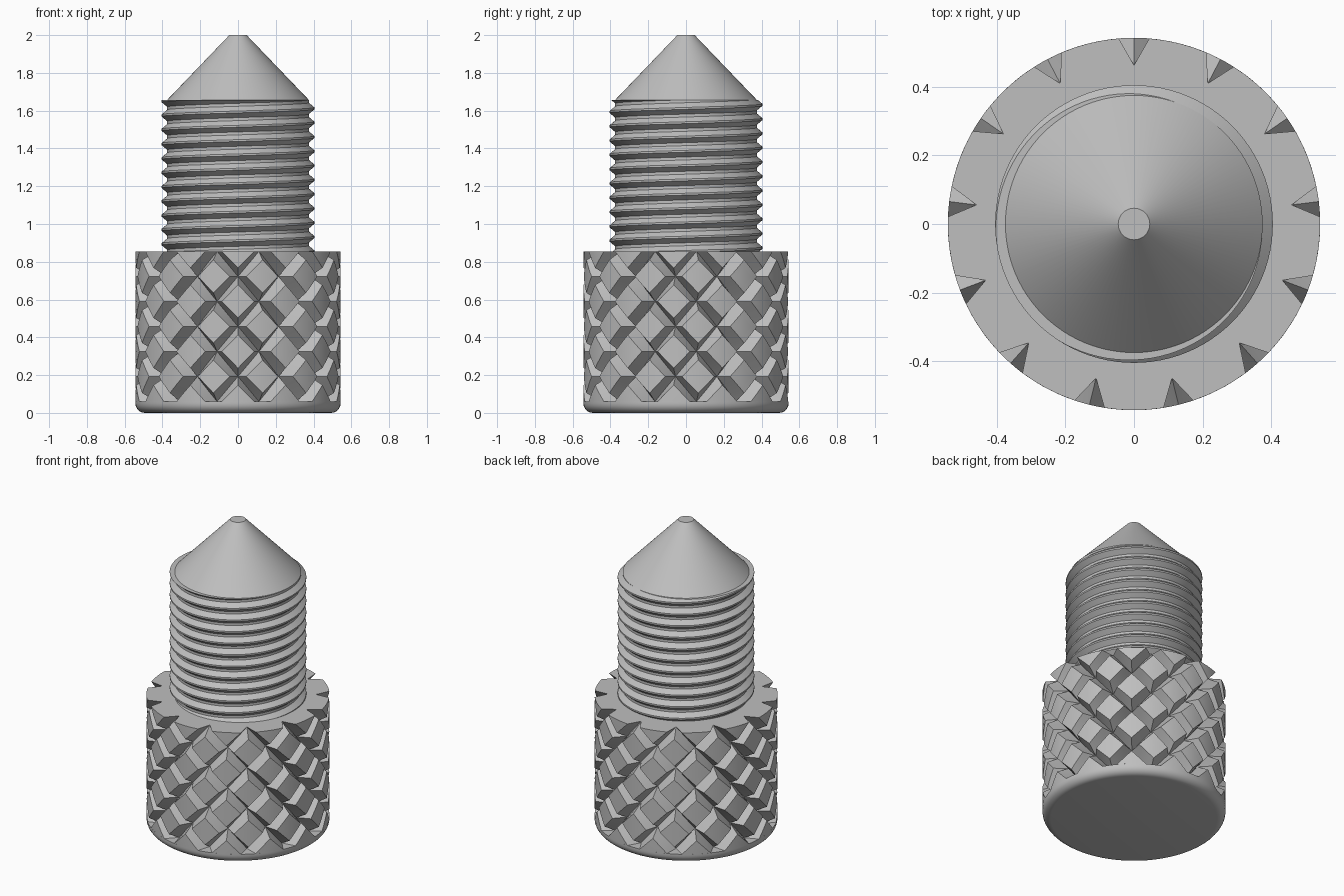
import bpy, bmesh, math

if "Cube" in bpy.data.objects:
    bpy.data.objects.remove(bpy.data.objects["Cube"], do_unlink=True)

TAU = 2 * math.pi
steel = bpy.data.materials.new("grey_steel")
steel.use_nodes = True
steel.diffuse_color = (0.52, 0.52, 0.52, 1)
steel.node_tree.nodes["Principled BSDF"].inputs["Base Color"].default_value = steel.diffuse_color


def polar(r, angle, z):
    return (r * math.cos(angle), r * math.sin(angle), z)


def build(name, faces, clip=None):
    """Weld loose faces into one object, optionally cut between two heights and cap the top."""
    bm = bmesh.new()
    for corners in faces:
        bm.faces.new([bm.verts.new(c) for c in corners])
    bmesh.ops.remove_doubles(bm, verts=bm.verts[:], dist=1e-5)
    if clip:
        low, high = clip
        for z, direction in ((low, -1), (high, 1)):
            bmesh.ops.bisect_plane(bm, geom=bm.verts[:] + bm.edges[:] + bm.faces[:], dist=1e-5,
                                   plane_co=(0, 0, z), plane_no=(0, 0, direction), clear_outer=True)
        rim = [e for e in bm.edges if e.is_boundary and all(abs(v.co.z - high) < 1e-4 for v in e.verts)]
        bmesh.ops.edgeloop_fill(bm, edges=rim)
    bmesh.ops.recalc_face_normals(bm, faces=bm.faces[:])
    mesh = bpy.data.meshes.new(name)
    bm.to_mesh(mesh)
    bm.free()
    mesh.materials.append(steel)
    obj = bpy.data.objects.new(name, mesh)
    bpy.context.collection.objects.link(obj)
    bpy.ops.object.select_all(action="DESELECT")
    obj.select_set(True)
    bpy.context.view_layer.objects.active = obj
    bpy.ops.object.shade_smooth_by_angle(angle=math.radians(28))


def lathe(name, profile, segments=96):
    faces = []
    for s in range(segments):
        a, b = s * TAU / segments, (s + 1) * TAU / segments
        for (r1, z1), (r2, z2) in zip(profile, profile[1:]):
            quad = [polar(r1, a, z1), polar(r1, b, z1), polar(r2, b, z2), polar(r2, a, z2)]
            faces.append([c for i, c in enumerate(quad) if c not in quad[:i]])
    build(name, faces)


# Rounded base below the knurling
RADIUS, BASE, SHOULDER = 0.543, 0.06, 0.855
bevel = 0.05
profile = [(0, 0)]
for i in range(7):
    t = i * math.pi / 12
    profile.append((RADIUS - bevel + bevel * math.sin(t), bevel - bevel * math.cos(t)))
lathe("rounded_base", profile + [(RADIUS, BASE), (0, BASE)])

# Diamond knurled grip: a lattice of two crossing V-groove families
COUNT, ROWS = 13, 3
GROOVE, DEPTH, SPLITS = 0.17, 0.08, 4
step, rise = TAU / COUNT, (SHOULDER - BASE) / ROWS
stops = [0] + [GROOVE + (1 - 2 * GROOVE) * i / SPLITS for i in range(SPLITS + 1)] + [1]
last = len(stops) - 2


def knurl_point(a, b, k, m):
    edge = min(a, 1 - a, b, 1 - b)
    r = RADIUS - DEPTH * max(0, 1 - edge / GROOVE)
    return polar(r, math.pi / 2 + step * (a + b + m + 2 * k) / 2, BASE + rise * (a - b + m) / 2)


faces = []
for k in range(COUNT):
    for m in range(2 * ROWS + 1):
        for i in range(last + 1):
            for j in range(last + 1):
                a1, a2, b1, b2 = stops[i], stops[i + 1], stops[j], stops[j + 1]
                q = [knurl_point(a, b, k, m) for a, b in ((a1, b1), (a2, b1), (a2, b2), (a1, b2))]
                if i in (0, last) and j in (0, last):
                    # groove crossings are creased along the diagonal
                    if i != j:
                        q = q[1:] + q[:1]
                    faces += [[q[0], q[1], q[2]], [q[0], q[2], q[3]]]
                else:
                    faces.append(q)
build("knurled_grip", faces, (BASE, SHOULDER))

# Helical screw thread
PITCH, ROOT, CREST, TOP = 0.0757, 0.375, 0.405, 1.657
tooth = [(ROOT, -PITCH / 2), (ROOT, -0.03), (CREST, -0.005),
         (CREST, 0.005), (ROOT, 0.03), (ROOT, PITCH / 2)]
SEGMENTS = 96
faces = []
for turn in range(-11, 2):
    for s in range(SEGMENTS):
        a, b = s * TAU / SEGMENTS, (s + 1) * TAU / SEGMENTS
        za, zb = (1.65 + PITCH * (turn + t / TAU - 0.5) for t in (a, b))
        for (r1, d1), (r2, d2) in zip(tooth, tooth[1:]):
            faces.append([polar(r1, a, za + d1), polar(r1, b, zb + d1),
                          polar(r2, b, zb + d2), polar(r2, a, za + d2)])
build("threaded_shank", faces, (SHOULDER - 0.005, TOP))

# Conical point with a small flat tip
lathe("cone_tip", [(ROOT, TOP - 0.002), (ROOT, TOP), (0.046, 2), (0, 2)])
